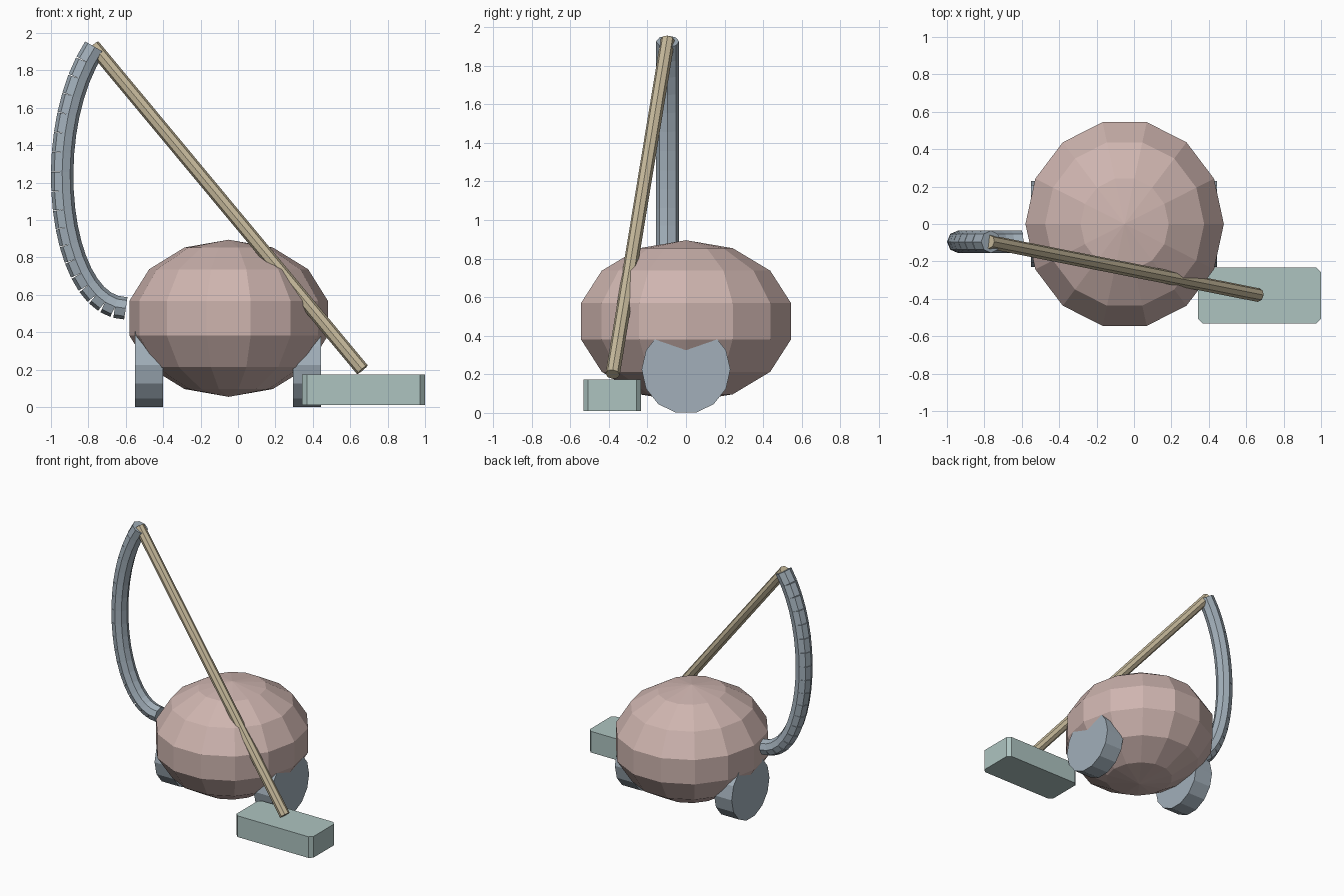
import bpy, bmesh
from math import sin, cos, pi, tau
from mathutils import Matrix, Vector

if "Cube" in bpy.data.objects:
    bpy.data.objects.remove(bpy.data.objects["Cube"])


def material(name, rgb):
    m = bpy.data.materials.new(name)
    m.diffuse_color = (*rgb, 1)
    m.use_nodes = True
    m.node_tree.nodes["Principled BSDF"].inputs["Base Color"].default_value = m.diffuse_color
    return m


PINK = material("dusty_pink", (0.62, 0.46, 0.43))
SLATE = material("slate", (0.36, 0.43, 0.49))
BRASS = material("brass", (0.57, 0.49, 0.33))
TEAL = material("teal", (0.42, 0.55, 0.53))


def finish(bm, name, mat):
    bmesh.ops.recalc_face_normals(bm, faces=bm.faces)
    me = bpy.data.meshes.new(name)
    bm.to_mesh(me)
    bm.free()
    me.materials.append(mat)
    ob = bpy.data.objects.new(name, me)
    bpy.context.collection.objects.link(ob)
    return ob


def lathe(bm, profile, sides, matrix):
    """Revolve (radius, height) points about local z; ends become n-gons or poles."""
    rings = []
    for r, h in profile:
        angles = [tau * i / sides for i in range(sides)] if r > 1e-5 else [0]
        rings.append([bm.verts.new(matrix @ Vector((r * cos(a), r * sin(a), h))) for a in angles])
    for a, b in zip(rings, rings[1:]):
        for i in range(sides):
            j = (i + 1) % sides
            if len(a) == 1:
                bm.faces.new((a[0], b[i], b[j]))
            elif len(b) == 1:
                bm.faces.new((a[i], a[j], b[0]))
            else:
                bm.faces.new((a[i], a[j], b[j], b[i]))
    for ring in (rings[0], rings[-1]):
        if len(ring) > 1:
            bm.faces.new(ring)


def rod(bm, a, b, r, sides):
    """Capped cylinder between two points."""
    d = b - a
    side = Vector((0, 1, 0)).cross(d).normalized()
    up = d.normalized().cross(side)
    m = Matrix((side, up, d.normalized())).transposed().to_4x4()
    lathe(bm, [(r, 0), (r, d.length)], sides, Matrix.Translation(a) @ m)


# Body: faceted ellipsoid, 14 segments by 7 rings
bm = bmesh.new()
arc = [(sin(pi * k / 7), -cos(pi * k / 7)) for k in range(8)]
lathe(bm, arc, 14, Matrix.Translation((-0.05, 0, 0.475)) @ Matrix.Diagonal((0.544, 0.573, 0.42, 1)))
finish(bm, "body", PINK)

# Wheels: one each side, axle along x
for name, x in (("left_wheel", -0.55), ("right_wheel", 0.295)):
    bm = bmesh.new()
    turn = Matrix(((0, 0, 1), (1, 0, 0), (0, 1, 0))).to_4x4()
    lathe(bm, [(0.23, 0), (0.23, 0.15)], 14, Matrix.Translation((x, 0, 0.225)) @ turn)
    finish(bm, name, SLATE)

# Hose: straight segments along a Bezier curve from body to wand
p = [Vector((x, -0.095, z)) for x, z in ((-0.60, 0.528), (-0.96, 0.53), (-1.065, 1.47), (-0.765, 1.925))]


def bezier(t):
    s = 1 - t
    return p[0] * s**3 + p[1] * 3 * s * s * t + p[2] * 3 * s * t * t + p[3] * t**3


bm = bmesh.new()
for i in range(18):
    rod(bm, bezier(i / 18), bezier((i + 1) / 18), 0.06, 8)
finish(bm, "hose", SLATE)

# Wand: straight tube down to the floor head
bm = bmesh.new()
rod(bm, Vector((-0.775, -0.095, 1.932)), Vector((0.665, -0.38, 0.20)), 0.037, 8)
finish(bm, "wand", BRASS)

# Floor head: box with chamfered upright corners
bm = bmesh.new()
bmesh.ops.create_cube(bm, size=1, matrix=Matrix.Translation((0.671, -0.382, 0.092))
                      @ Matrix.Diagonal((0.655, 0.30, 0.163, 1)))
upright = [e for e in bm.edges if abs(e.verts[0].co.z - e.verts[1].co.z) > 0.1]
bmesh.ops.bevel(bm, geom=upright, offset=0.025, segments=1, affect='EDGES')
finish(bm, "floor_head", TEAL)
